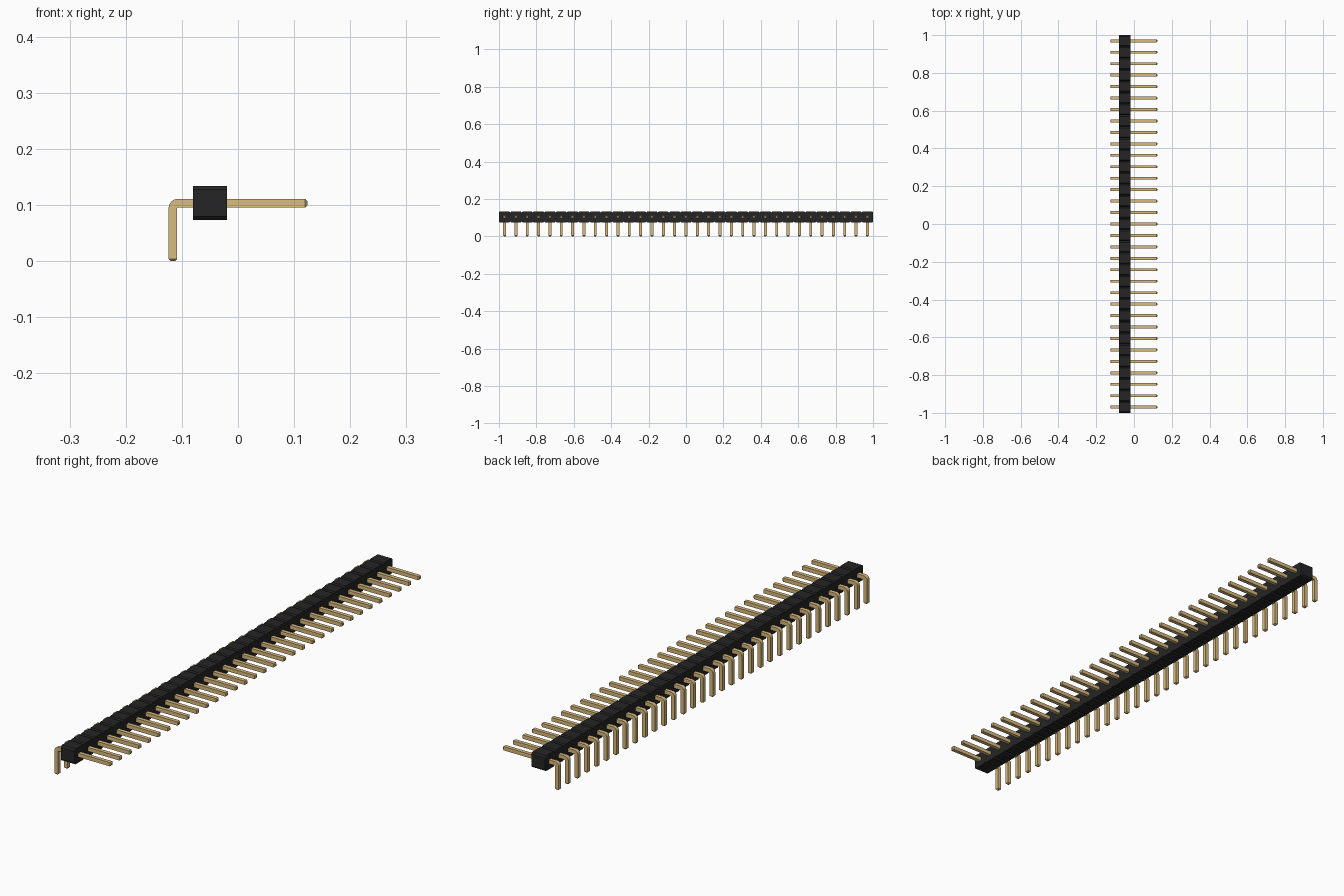
import bpy, bmesh, math

if "Cube" in bpy.data.objects:
    bpy.data.objects.remove(bpy.data.objects["Cube"], do_unlink=True)

COUNT = 33
PITCH = 2.0 / COUNT
HALF_PIN = 0.0076                     # half the thickness of a square pin
PIN_X, PIN_Z = -0.116, 0.1032         # centre lines of the pin's two legs
TIP_X = 0.1236
BODY_X0, BODY_X1 = -0.0802, -0.0196


def material(name, rgb):
    m = bpy.data.materials.new(name)
    m.use_nodes = True
    m.diffuse_color = (*rgb, 1)
    m.node_tree.nodes["Principled BSDF"].inputs["Base Color"].default_value = (*rgb, 1)
    return m


def add_object(name, bm, mat):
    bmesh.ops.recalc_face_normals(bm, faces=bm.faces[:])
    mesh = bpy.data.meshes.new(name)
    bm.to_mesh(mesh)
    bm.free()
    mesh.materials.append(mat)
    obj = bpy.data.objects.new(name, mesh)
    bpy.context.collection.objects.link(obj)
    return obj


black = material("black plastic", (0.019, 0.0185, 0.0185))
gold = material("gold metal", (0.70, 0.50, 0.21))

# Housing: a row of chamfered cells, drawn as one outline and extruded along x
h, c = PITCH / 2, PITCH / 10
top = []
for i in range(COUNT):
    y = -1 + i * PITCH
    top += [(y, h - c), (y + c, h), (y + PITCH - c, h)]
top.append((1.0, h - c))
outline = top + [(y, -z) for y, z in reversed(top)]

bm = bmesh.new()
face = bm.faces.new([bm.verts.new((BODY_X0, y, PIN_Z + z)) for y, z in outline])
new = bmesh.ops.extrude_face_region(bm, geom=[face])["geom"]
bmesh.ops.translate(bm, vec=(BODY_X1 - BODY_X0, 0, 0),
                    verts=[v for v in new if isinstance(v, bmesh.types.BMVert)])
add_object("housing", bm, black)

# Pin: square cross-sections (outer point, inner point, half width) along the bend
p, cut = HALF_PIN, HALF_PIN / 2
r_in, r_out = 0.0014, 0.0014 + 2 * HALF_PIN
cx, cz = PIN_X + p + r_in, PIN_Z - p - r_in        # centre of the bend
stations = [((PIN_X - p + cut, 0), (PIN_X + p - cut, 0), p - cut),
            ((PIN_X - p, cut), (PIN_X + p, cut), p)]
STEPS = 8
for i in range(STEPS + 1):
    a = math.pi - i / STEPS * math.pi / 2
    stations.append(((cx + r_out * math.cos(a), cz + r_out * math.sin(a)),
                     (cx + r_in * math.cos(a), cz + r_in * math.sin(a)), p))
stations += [((TIP_X - cut, PIN_Z + p), (TIP_X - cut, PIN_Z - p), p),
             ((TIP_X, PIN_Z + p - cut), (TIP_X, PIN_Z - p + cut), p - cut)]

bm = bmesh.new()
y0 = -1 + PITCH / 2
rings = [[bm.verts.new((q[0], y0 + s * w, q[1]))
          for q, s in ((o, -1), (o, 1), (n, 1), (n, -1))] for o, n, w in stations]
for a, b in zip(rings, rings[1:]):
    for k in range(4):
        bm.faces.new((a[k], a[(k + 1) % 4], b[(k + 1) % 4], b[k]))
bm.faces.new(rings[0])
bm.faces.new(rings[-1])
pins = add_object("pins", bm, gold)

# Smooth the bend only, then repeat the pin along the row
bpy.ops.object.select_all(action='DESELECT')
pins.select_set(True)
bpy.context.view_layer.objects.active = pins
bpy.ops.object.shade_smooth_by_angle(angle=math.radians(25))
row = pins.modifiers.new("row", 'ARRAY')
row.count = COUNT
row.use_relative_offset = False
row.use_constant_offset = True
row.constant_offset_displace = (0, PITCH, 0)
